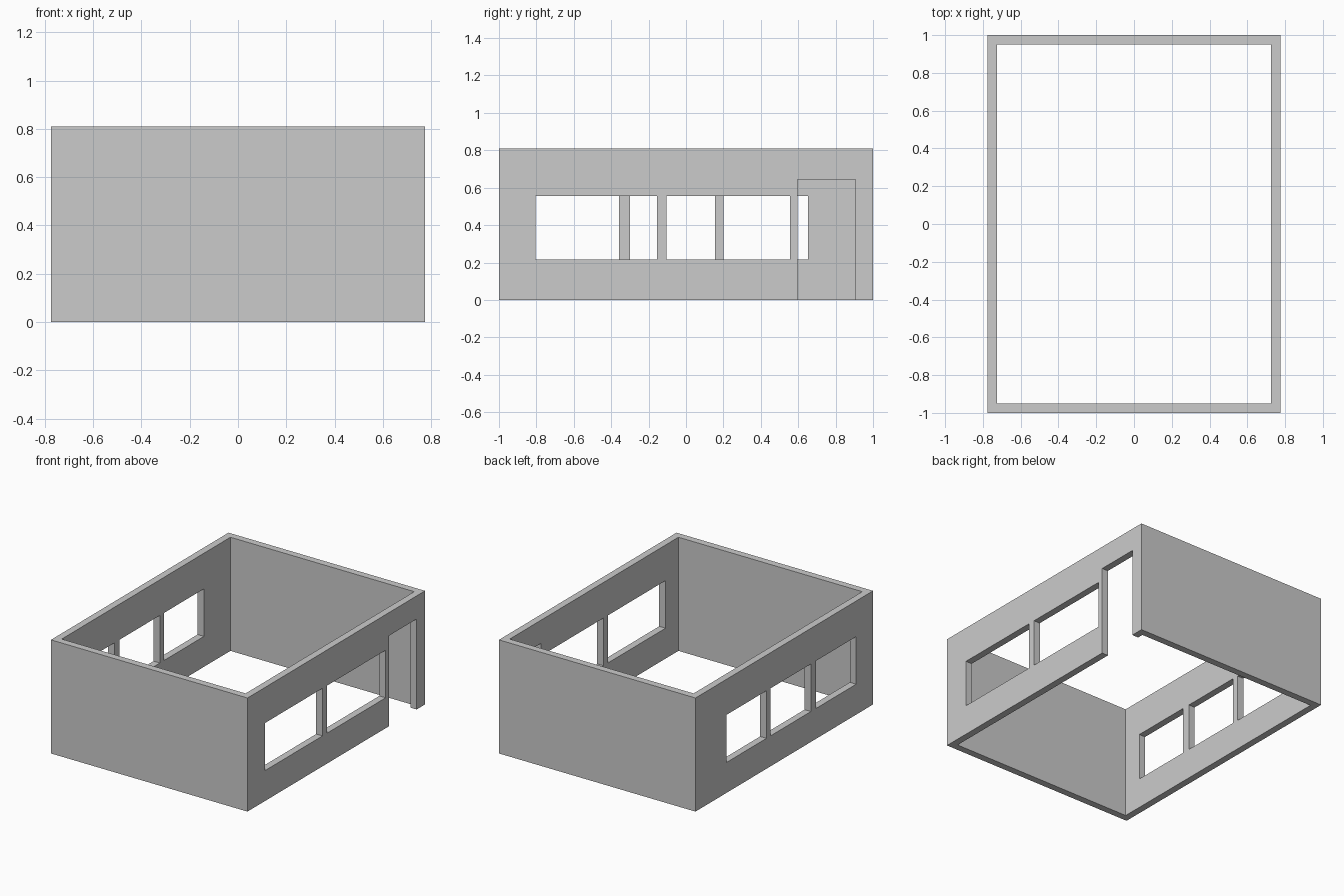
import bpy
import bmesh

if "Cube" in bpy.data.objects:
    bpy.data.objects.remove(bpy.data.objects["Cube"])

HALF_X, HALF_Y, HEIGHT, WALL = 0.775, 1.0, 0.81, 0.05
SILL, HEAD, DOOR_TOP = 0.217, 0.556, 0.645


def make_object(name, bm):
    bmesh.ops.recalc_face_normals(bm, faces=bm.faces)
    mesh = bpy.data.meshes.new(name)
    bm.to_mesh(mesh)
    bm.free()
    obj = bpy.data.objects.new(name, mesh)
    bpy.context.collection.objects.link(obj)
    return obj


def wall_ring(name):
    """Rectangular room outline with mitred corners, extruded upward."""
    bm = bmesh.new()
    outer, inner = [
        [bm.verts.new((sx * (HALF_X - t), sy * (HALF_Y - t), 0))
         for sx, sy in ((-1, -1), (1, -1), (1, 1), (-1, 1))]
        for t in (0, WALL)]
    base = [bm.faces.new((outer[i], outer[(i + 1) % 4],
                          inner[(i + 1) % 4], inner[i])) for i in range(4)]
    top = bmesh.ops.extrude_face_region(bm, geom=base, use_keep_orig=True)["geom"]
    bmesh.ops.translate(bm, vec=(0, 0, HEIGHT),
                        verts=[v for v in top if isinstance(v, bmesh.types.BMVert)])
    return make_object(name, bm)


def cut_opening(target, side, y0, y1, z0, z1):
    """Cut a rectangular opening through the left (-1) or right (1) wall."""
    bm = bmesh.new()
    bmesh.ops.create_cube(bm, size=1)
    bmesh.ops.scale(bm, vec=(WALL * 3, y1 - y0, z1 - z0), verts=bm.verts)
    bmesh.ops.translate(bm, vec=(side * (HALF_X - WALL / 2), (y0 + y1) / 2, (z0 + z1) / 2),
                        verts=bm.verts)
    cutter = make_object("opening_cutter", bm)
    cutter.hide_render = True
    mod = target.modifiers.new("opening", 'BOOLEAN')
    mod.operation, mod.solver, mod.object = 'DIFFERENCE', 'EXACT', cutter
    bpy.context.view_layer.objects.active = target
    bpy.ops.object.modifier_apply(modifier=mod.name)
    bpy.data.objects.remove(cutter)


# Open-topped room walls
walls = wall_ring("room_walls")

# Three windows in the left wall
for y0, y1 in ((-0.81, -0.358), (-0.30, 0.155), (0.20, 0.652)):
    cut_opening(walls, -1, y0, y1, SILL, HEAD)

# Two wide windows in the right wall
for y0, y1 in ((-0.805, -0.155), (-0.105, 0.556)):
    cut_opening(walls, 1, y0, y1, SILL, HEAD)

# Doorway in the right wall, open to the ground
cut_opening(walls, 1, 0.596, 0.906, -0.1, DOOR_TOP)
